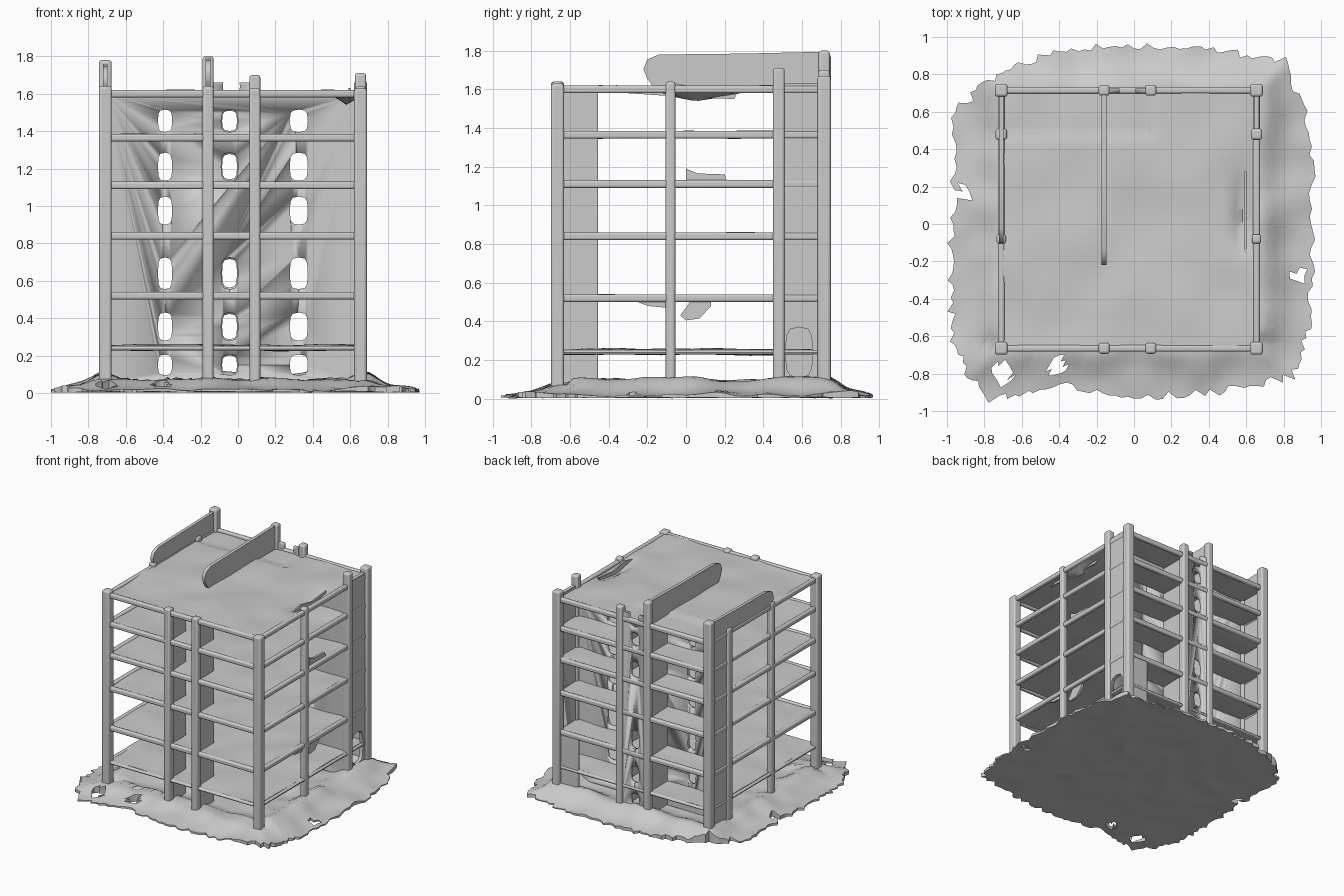
import bpy, bmesh, math, random
from mathutils import Vector, noise, Matrix

if "Cube" in bpy.data.objects:
    bpy.data.objects.remove(bpy.data.objects["Cube"])

random.seed(4)
X0, X1, Y0, Y1 = -0.71, 0.655, -0.665, 0.715
FLOORS = [0.24, 0.52, 0.84, 1.11, 1.365, 1.6]
MX = [-0.16, 0.09]


def finish(bm, name, bevel=0.0):
    bmesh.ops.recalc_face_normals(bm, faces=bm.faces)
    me = bpy.data.meshes.new(name)
    bm.to_mesh(me)
    bm.free()
    ob = bpy.data.objects.new(name, me)
    bpy.context.collection.objects.link(ob)
    if bevel:
        m = ob.modifiers.new("round", 'BEVEL')
        m.width, m.segments = bevel, 3
    bpy.ops.object.select_all(action='DESELECT')
    ob.select_set(True)
    bpy.context.view_layer.objects.active = ob
    bpy.ops.object.shade_smooth_by_angle(angle=math.radians(50))
    return ob


def box(name, x0, x1, y0, y1, z0, z1, bevel=0.012):
    bm = bmesh.new()
    c = Vector(((x0 + x1) / 2, (y0 + y1) / 2, (z0 + z1) / 2))
    s = Matrix.Diagonal((x1 - x0, y1 - y0, z1 - z0, 1))
    bmesh.ops.create_cube(bm, size=1, matrix=Matrix.Translation(c) @ s)
    return finish(bm, name, bevel)


def column(name, x, y, top, r=0.03):
    return box(name, x - r, x + r, y - r, y + r, 0.04, top, 0.014)


def sheet(name, z, roof=False):
    """Slightly wavy floor plate with an uneven edge."""
    bm = bmesh.new()
    bmesh.ops.create_grid(bm, x_segments=36, y_segments=36, size=0.5)
    for v in bm.verts:
        u, w = v.co.x, v.co.y
        v.co.x = (X0 + X1) / 2 + u * (X1 - X0)
        v.co.y = (Y0 + Y1) / 2 + w * (Y1 - Y0)
        n = noise.noise(Vector((v.co.x * 4, v.co.y * 4, z * 9)))
        v.co.z = z + 0.013 * n
        if roof:
            # sagging patch by the right edge, shallow step at the back
            d = math.hypot((v.co.x - 0.58) / 0.07, (v.co.y - 0.05) / 0.25)
            v.co.z -= 0.05 * max(0, 1 - d)
            if v.co.y > 0.48 and v.co.x < 0.1:
                v.co.z -= 0.012
    top = bm.faces[:]
    ext = bmesh.ops.extrude_face_region(bm, geom=top)
    for g in ext['geom']:
        if isinstance(g, bmesh.types.BMVert):
            g.co.z -= 0.022
    return finish(bm, name)


def scrap(name, pts, axis_pos, thick=0.02):
    """Ragged upright flake, outline given in y and z."""
    bm = bmesh.new()
    f = bm.faces.new([bm.verts.new((axis_pos, y, z)) for y, z in pts])
    r = bmesh.ops.extrude_face_region(bm, geom=[f])
    for g in r['geom']:
        if isinstance(g, bmesh.types.BMVert):
            g.co.x += thick
    return finish(bm, name)


def cut(ob, holes):
    """Cut rounded openings (centre, half sizes) through a thin wall."""
    bm = bmesh.new()
    for c, s in holes:
        ax = min(range(3), key=lambda i: s[i] if s[i] > 0 else 9)
        thin = s.index(0)
        ring = []
        for side in (-0.08, 0.08):
            vs = []
            for k in range(12):
                a = math.tau * k / 12
                ca, sa = math.cos(a), math.sin(a)
                p = [math.copysign(abs(ca) ** 0.6, ca), math.copysign(abs(sa) ** 0.6, sa)]
                co = list(c)
                for i, q in zip([i for i in range(3) if i != thin], p):
                    co[i] += s[i] * q
                co[thin] += side
                vs.append(bm.verts.new(co))
            ring.append(vs)
        bm.faces.new(ring[0])
        bm.faces.new(ring[1][::-1])
        for k in range(12):
            j = (k + 1) % 12
            bm.faces.new((ring[0][k], ring[0][j], ring[1][j], ring[1][k]))
    cutter = finish(bm, "opening_cutter")
    cutter.hide_render = True
    m = ob.modifiers.new("openings", 'BOOLEAN')
    m.object, m.operation, m.solver = cutter, 'DIFFERENCE', 'EXACT'
    bpy.context.view_layer.objects.active = ob
    for md in list(ob.modifiers):
        bpy.ops.object.modifier_apply(modifier=md.name)
    bpy.data.objects.remove(cutter)


# Ragged ground plate, banked up around the building
OUT = [(0.96, 0), (0.95, 0.5), (0.8, 0.88), (0.42, 0.93), (0, 0.96), (-0.4, 0.93), (-0.72, 0.82),
       (-0.96, 0.6), (-0.97, 0.1), (-0.99, -0.3), (-0.96, -0.68), (-0.8, -0.95), (-0.4, -0.86),
       (0, -0.93), (0.45, -0.9), (0.85, -0.82), (0.95, -0.5)]
SEG, RINGS = 12, 24
rim = []
for i, p in enumerate(OUT):
    q = OUT[(i + 1) % len(OUT)]
    for k in range(SEG):
        rim.append(Vector(p).lerp(Vector(q), k / SEG) * (1 + random.uniform(-0.025, 0.02)))
bm = bmesh.new()
centre = bm.verts.new((0, 0, 0.06))
rows = []
for r in range(1, RINGS + 1):
    row = []
    for p in rim:
        base = p.copy()
        if r < RINGS:
            base = p.normalized() * (p.length * 0.998)
        x, y = base * (r / RINGS)
        d = max(abs(x + 0.02) - 0.69, abs(y - 0.03) - 0.69)
        bank = math.exp(-(d / 0.1) ** 2) * (0.035 if y < -0.6 else 0.065)
        z = 0.05 + bank + 0.025 * noise.noise(Vector((x * 5, y * 5, 2)))
        if d > 0.05:
            z -= min(0.02, (d - 0.05) * 0.1)
        row.append(bm.verts.new((x, y, z)))
    rows.append(row)
n = len(rim)
for k in range(n):
    j = (k + 1) % n
    bm.faces.new((centre, rows[0][k], rows[0][j]))
    for a, b in zip(rows, rows[1:]):
        bm.faces.new((a[k], b[k], b[j], a[j]))
HOLES = [(-0.71, -0.8, 0.06), (-0.41, -0.76, 0.045), (-0.92, 0.16, 0.045), (0.88, -0.27, 0.03)]
gone = [f for f in bm.faces if any((f.calc_center_median().xy - Vector(h[:2])).length < h[2] for h in HOLES)]
bmesh.ops.delete(bm, geom=gone, context='FACES')
ext = bmesh.ops.extrude_face_region(bm, geom=bm.faces[:])
for g in ext['geom']:
    if isinstance(g, bmesh.types.BMVert):
        g.co.z = min(g.co.z - 0.008, 0.012 + 0.02 * abs(noise.noise(g.co * 3)))
low = min(v.co.z for v in bm.verts)
for v in bm.verts:
    v.co.z -= low
finish(bm, "ground")

# Floor plates and edge beams on all four sides
for i, z in enumerate(FLOORS):
    sheet(f"floor_{i}", z + 0.012, roof=(i == 5))
    h = 0.012 if i == 0 else 0.02
    for y, s in ((Y0, "front"), (Y1, "back")):
        box(f"beam_{s}_{i}", X0, X1, y - 0.018, y + 0.018, z - h, z + h)
    for x, s in ((X0, "left"), (X1, "right")):
        box(f"beam_{s}_{i}", x - 0.018, x + 0.018, Y0, Y1, z - h, z + h)

# Columns: front row, back row, sides
for x, tf, tb in ((X0, 1.64, 1.78), (-0.16, 1.64, 1.8), (0.09, 1.63, 1.7), (X1, 1.63, 1.67)):
    r = 0.034 if x in (X0, X1) else 0.029
    column("front_column", x, Y0, tf, r)
    column("back_column", x, Y1, tb, r)
for x in (X0, X1):
    column("side_column", x, -0.08, 1.64, 0.025)
    column("rear_side_column", x, 0.48, 1.71 if x > 0 else 1.64, 0.03)

# Short cross walls behind the middle columns, front and back
for x in MX:
    box("front_fin", x - 0.014, x + 0.014, Y0, -0.455, 0.05, 1.6, 0.006)
    box("back_fin", x - 0.014, x + 0.014, 0.46, Y1, 0.05, 1.6, 0.006)

# Recessed rear wall and central back panel with small windows
WIN = [(0.15, 0.055), (0.355, 0.075), (0.64, 0.085), (0.975, 0.075), (1.21, 0.075), (1.455, 0.06)]
wall = box("rear_wall", X0, X1, 0.46, 0.485, 0.05, 1.6, 0)
cut(wall, [((x, 0.47, z), (w, 0, h)) for x, w in ((-0.39, 0.038), (-0.045, 0.045), (0.325, 0.048))
           for z, h in WIN if not (x == -0.045 and z == 0.975)])
panel = box("back_panel", -0.16, 0.09, 0.7, 0.725, 0.05, 1.66, 0)
cut(panel, [((-0.045, 0.71, z), (0.04, 0, h * 0.9)) for z, h in WIN if z != 0.975]
    + [((-0.035, 0.71, 1.64), (0.045, 0, 0.09))])
box("back_low_wall", 0.47, X1, 0.7, 0.725, 0.05, 0.5, 0.006)

# Solid rear ends of the side walls, the right one with a low doorway
box("left_end_wall", X0 - 0.012, X0 + 0.012, 0.48, Y1, 0.05, 1.6, 0.006)
end = box("right_end_wall", X1 - 0.014, X1 + 0.014, 0.45, Y1, 0.05, 1.63, 0)
cut(end, [((X1, 0.585, 0.24), (0, 0.07, 0.13))])

# Roof fins with rounded front ends
for name, x, y0, top in (("roof_fin_left", X0, -0.1, 1.75), ("roof_fin_middle", -0.16, -0.22, 1.785)):
    pts = [(Y1 + 0.025, 1.6), (Y1 + 0.025, top + 0.01), (0.3, top), (y0 + 0.08, top - 0.005),
           (y0 + 0.02, top - 0.03), (y0, top - 0.08), (y0 + 0.02, top - 0.13), (y0 + 0.06, 1.6)]
    scrap(name, pts, x - 0.013, 0.026)

# Broken flakes on the right edge and a stub in the roof
scrap("flake_upper", [(0, 1.1), (0, 1.19), (0.06, 1.165), (0.2, 1.16), (0.22, 1.1)], X1 - 0.03)
scrap("flake_lower", [(-0.03, 0.43), (0, 0.405), (0.07, 0.415), (0.13, 0.48), (0.13, 0.52), (0.02, 0.5)], X1 - 0.03)
scrap("flake_front", [(-0.3, 0.52), (-0.2, 0.48), (-0.1, 0.47), (-0.08, 0.53)], X1 - 0.02)
scrap("roof_flake", [(-0.3, 1.58), (-0.05, 1.63), (0.1, 1.6), (0.28, 1.62), (0.25, 1.55), (0, 1.56)], 0.59, 0.012)
